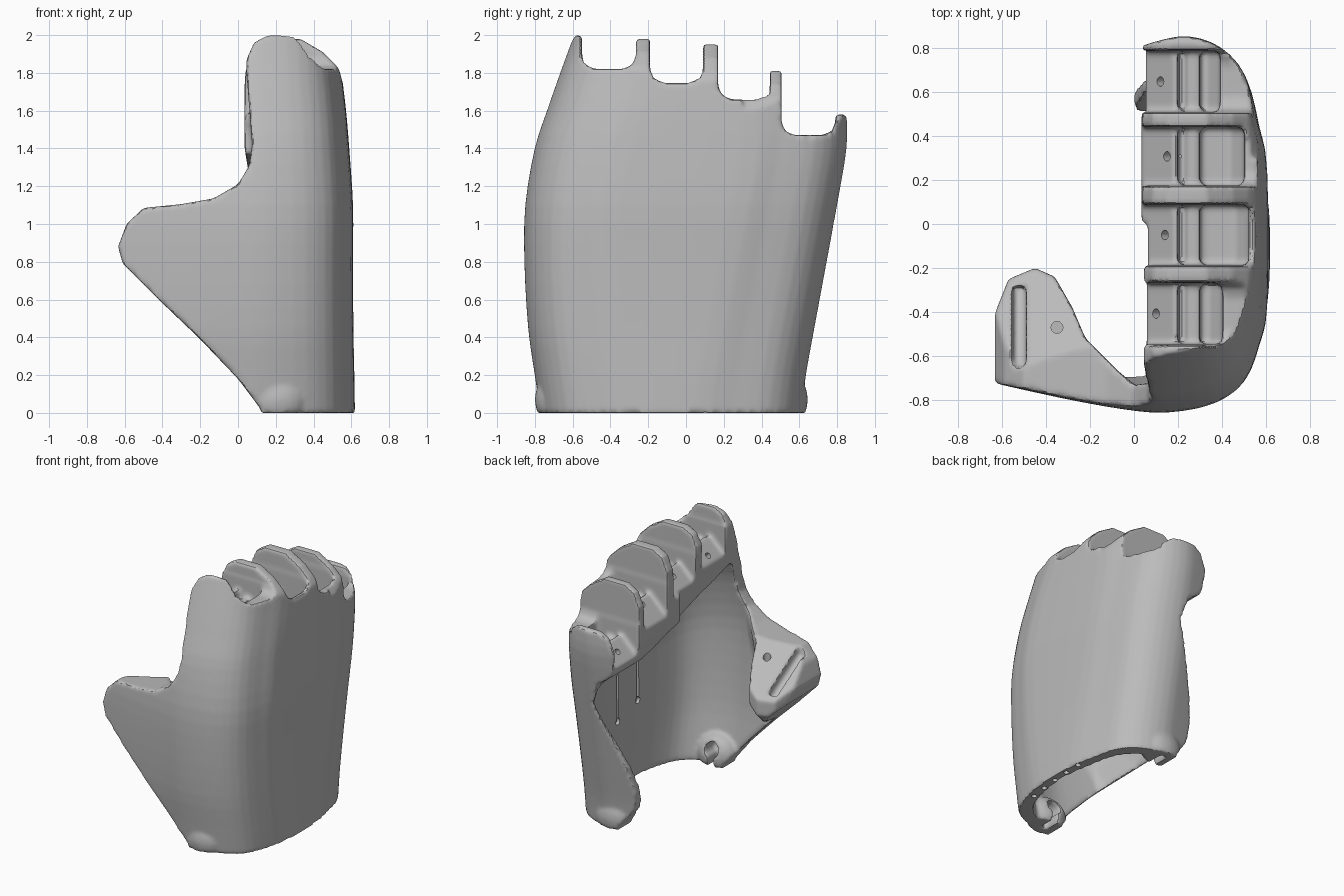
import bpy, bmesh, math
from mathutils import Vector

if "Cube" in bpy.data.objects:
    bpy.data.objects.remove(bpy.data.objects["Cube"])


# ---------- helpers ----------
def loft(name, rings):
    """Closed solid through a list of rings with equal point counts."""
    bm = bmesh.new()
    rows = [[bm.verts.new(p) for p in ring] for ring in rings]
    n = len(rows[0])
    for a, b in zip(rows, rows[1:]):
        for i in range(n):
            j = (i + 1) % n
            bm.faces.new((a[i], a[j], b[j], b[i]))
    bm.faces.new(rows[0][::-1])
    bm.faces.new(rows[-1])
    return finish(name, bm)


def finish(name, bm):
    bmesh.ops.recalc_face_normals(bm, faces=bm.faces)
    mesh = bpy.data.meshes.new(name)
    bm.to_mesh(mesh)
    bm.free()
    obj = bpy.data.objects.new(name, mesh)
    bpy.context.scene.collection.objects.link(obj)
    return obj


def prism(name, pts, axis, a, b):
    """Extrude a flat outline along x or y."""
    put = (lambda t, u, v: (t, u, v)) if axis == "x" else (lambda t, u, v: (u, t, v))
    return loft(name, [[put(t, u, v) for u, v in pts] for t in (a, b)])


def rod(name, center, direction, radius, length):
    c, q = Vector(center), Vector(direction).to_track_quat("Z", "Y")
    ring = [(radius * math.cos(k * math.tau / 16), radius * math.sin(k * math.tau / 16)) for k in range(16)]
    return loft(name, [[c + q @ Vector((u, v, t)) for u, v in ring]
                       for t in (-length / 2, length / 2)])


def spline(pts, steps):
    """Smooth curve through tuples of any size."""
    out = []
    for i in range(len(pts) - 1):
        p = [pts[max(0, min(len(pts) - 1, i + k))] for k in (-1, 0, 1, 2)]
        for s in range(steps):
            t = s / steps
            out.append(tuple(b + t / 2 * (c - a + t * (2 * a - 5 * b + 4 * c - d + t * (3 * (b - c) + d - a)))
                             for a, b, c, d in zip(*p)))
    return out + [pts[-1]]


def bake(obj):
    """Replace the mesh by its modified result."""
    old = obj.data
    graph = bpy.context.evaluated_depsgraph_get()
    mesh = bpy.data.meshes.new_from_object(obj.evaluated_get(graph))
    obj.modifiers.clear()
    obj.data = mesh
    bpy.data.meshes.remove(old)


def combine(obj, parts, operation):
    """Add or cut the parts one after another, then discard them."""
    for part in parts:
        part.hide_render = True
        mod = obj.modifiers.new("combine", "BOOLEAN")
        mod.operation, mod.solver, mod.object = operation, "MANIFOLD", part
        bake(obj)
        bpy.data.objects.remove(part)


# ---------- hollow palm ----------
# height, front y, back y, knuckle-side x
LEVELS = [(0, -.77, .61, .62), (.2, -.8, .635, .617), (.45, -.835, .68, .612),
          (.8, -.855, .745, .61), (1.1, -.85, .8, .61), (1.4, -.8, .85, .59),
          (1.6, -.735, .85, .573), (1.8, -.665, .84, .55), (2.02, -.585, .8, .53)]
# x and distance from the front or back limit
FRONT = [(-.75, .16), (-.35, .07), (-.05, .015), (.15, 0), (.36, .04), (.5, .14), (.57, .31), (.605, .5)]
BACK = [(.605, .56), (.57, .36), (.52, .17), (.41, .05), (.25, 0), (.08, .03), (-.2, .1), (-.75, .2)]


def palm_ring(yf, yb, xr):
    pts = [(x, yf + d) for x, d in FRONT] + [(x, yb - d) for x, d in BACK]
    return [(x * xr / .61, y) for x, y in spline(pts, 3)]


def ceiling(x, y):
    return 1.47 - .15 * (x - .2) - .305 * (y + .38)


levels = spline(LEVELS, 3)
shell = loft("hand_shell", [[(x, y, z) for x, y in palm_ring(yf, yb, xr)] for z, yf, yb, xr in levels])
# the hollow rises from the wrist to a slanted ceiling under the knuckles
hollow = [[(x, y, ceiling(x, y) * z / 1.6 if z > 0 else -.1)
           for x, y in palm_ring(yf + .1, yb - .09, xr - .07)]
          for z, yf, yb, xr in levels[:19]]
combine(shell, [loft("cavity", hollow)], "DIFFERENCE")

# ---------- thumb mount and wrist knobs ----------
MOUNT = [(-.66, -.66), (-.63, -.4), (-.57, -.25), (-.45, -.2), (-.36, -.24), (-.28, -.38),
         (-.22, -.52), (-.07, -.67), (.04, -.76), (-.2, -.77), (-.5, -.71)]


def mount_top(x, y):
    return .97 + .3 * (x + .52) - .6 * (y + .46)


def mount_ring(drop, pull):
    return [(x, y + pull * (-.78 - .16 * (x + .05) - y), mount_top(x, y) - drop) for x, y in MOUNT]


parts = [loft("thumb_mount", [mount_ring(*v) for v in
                              ((0, 0), (.12, 0), (.3, .35), (.5, .7), (.72, .85))])]
for y in (-.69, .535):
    bm = bmesh.new()
    bmesh.ops.create_uvsphere(bm, u_segments=24, v_segments=12, radius=1)
    bmesh.ops.scale(bm, verts=bm.verts, vec=(.16, .11, .15))
    bmesh.ops.translate(bm, verts=bm.verts, vec=(.21, y, .07))
    parts.append(finish("wrist_knob", bm))
combine(shell, parts, "UNION")

# ---------- outline trims: thumb side, little-finger side, base ----------
thumb_edge = [(.14, -.2), (.12, .02), (0, .18), (-.2, .39), (-.42, .6), (-.61, .79), (-.635, .88),
              (-.59, 1), (-.5, 1.085), (-.3, 1.105), (-.13, 1.135), (0, 1.21), (.06, 1.31),
              (.075, 1.42), (.045, 1.8), (.045, 2.3), (-1.2, 2.3), (-1.2, -.2)]
little_edge = [(.13, -.2), (.13, .03), (.02, .17), (0, .3), (.04, .5), (.13, .75), (.23, 1),
               (.18, 1.16), (.06, 1.25), (.035, 1.4), (.03, 2.3), (-1.3, 2.3), (-1.3, -.2)]
cuts = [prism("thumb_trim", thumb_edge, "y", -1.1, .01),
        prism("little_trim", little_edge, "y", 0, 1.1),
        prism("base_trim", [(-1.1, -.4), (1.1, -.4), (1.1, 0), (-1.1, 0)], "y", -1.2, 1.2)]

# ---------- rounded knuckle plate tops ----------
PLATE = [(-.9, -.3), (.03, -.3), (.04, -.14), (.085, -.04), (.16, 0), (.33, 0),
         (.45, -.07), (.52, -.14), (.56, -.2), (.9, -.2), (.9, .9), (-.9, .9)]
SLOTS = [(-.55, -.265, 1.82, .4), (-.19, .09, 1.75, .52), (.17, .445, 1.66, .5), (.505, .79, 1.47, .39)]
bounds = [-1.1] + [(s[0] + s[1]) / 2 for s in SLOTS] + [1.1]
for i, top in enumerate((2.0, 1.98, 1.95, 1.81, 1.58)):
    cuts.append(prism("plate_trim", [(x, top + z) for x, z in PLATE], "y", bounds[i] - .01, bounds[i + 1] + .01))

# ---------- finger slots with hinge grooves ----------
R = .07
for y0, y1, z, right in SLOTS:
    notch = [(y0, 2.3), (y0, z + R), (y0 + .3 * R, z + .3 * R), (y0 + R, z),
             (y1 - R, z), (y1 - .3 * R, z + .3 * R), (y1, z + R), (y1, 2.3)]
    cuts.append(prism("finger_notch", notch, "x", -.3, .9))
    groove = [(-.2, .09), (-.2, -.42), (.18, -.04), (.2, -.04), (.2, -.11), (.24, -.11), (.24, -.08),
              (.3, -.08), (.3, -.18), (right - .06, -.18), (right, -.12), (right, .09)]
    cuts.append(prism("hinge_groove", [(x, z + h) for x, h in groove], "y", y0 + .004, y1 - .004))

# ---------- thumb slot and wrist snap sockets ----------
slot = [(-.55, -.65), (-.49, -.65), (-.49, -.28), (-.55, -.28)]
cuts.append(loft("thumb_slot", [[(x, y, mount_top(x, y) + d) for x, y in slot] for d in (-.07, .1)]))
for y in (-.64, .49):
    cuts.append(rod("wrist_socket", (.21, y, .12), (0, 1, 0), .055, .16))
    cuts.append(prism("socket_slit", [(.19, -.1), (.23, -.1), (.23, .12), (.19, .12)], "y", y - .079, y + .079))
combine(shell, cuts, "DIFFERENCE")

# ---------- soften the moulded form ----------
skin = shell.modifiers.new("skin", "REMESH")
skin.mode, skin.voxel_size = "VOXEL", .014
soften = shell.modifiers.new("soften", "SMOOTH")
soften.factor, soften.iterations = .5, 4
bake(shell)

# ---------- cord holes, thumb pin hole, rim holes and inner cord tracks ----------
holes = [rod("thumb_pin_hole", (-.35, -.47, 1.0), (0, 0, 1), .027, .3)]
for (y0, y1, z, right), x in zip(SLOTS, (.1, .14, .15, .12)):
    holes.append(rod("cord_hole", (x, (y0 + y1) / 2, z + x - .22), (-1, 0, 1), .022, .2))
for k in range(5):
    y = -.42 + .13 * k
    holes.append(rod("rim_hole", (.585 - .16 * (y - .1) ** 2, y, 0), (0, 0, 1), .019, .2))
for y, low, high in ((-.19, .57, .92), (.05, .5, .85)):
    holes.append(prism("cord_track", [(y - .012, low), (y + .012, low), (y + .012, high), (y - .012, high)],
                       "x", .45, .56))
    holes.append(rod("track_end", (.5, y, low), (1, 0, 0), .025, .12))
combine(shell, holes, "DIFFERENCE")

# ---------- colour and shading ----------
grey = bpy.data.materials.new("plain_grey")
grey.use_nodes = True
colour = (.5, .5, .5, 1)
grey.diffuse_color = colour
grey.node_tree.nodes["Principled BSDF"].inputs["Base Color"].default_value = colour
shell.data.materials.clear()
shell.data.materials.append(grey)
for poly in shell.data.polygons:
    poly.material_index = 0
bpy.ops.object.select_all(action="DESELECT")
shell.select_set(True)
bpy.context.view_layer.objects.active = shell
bpy.ops.object.shade_smooth_by_angle(angle=math.radians(35))
